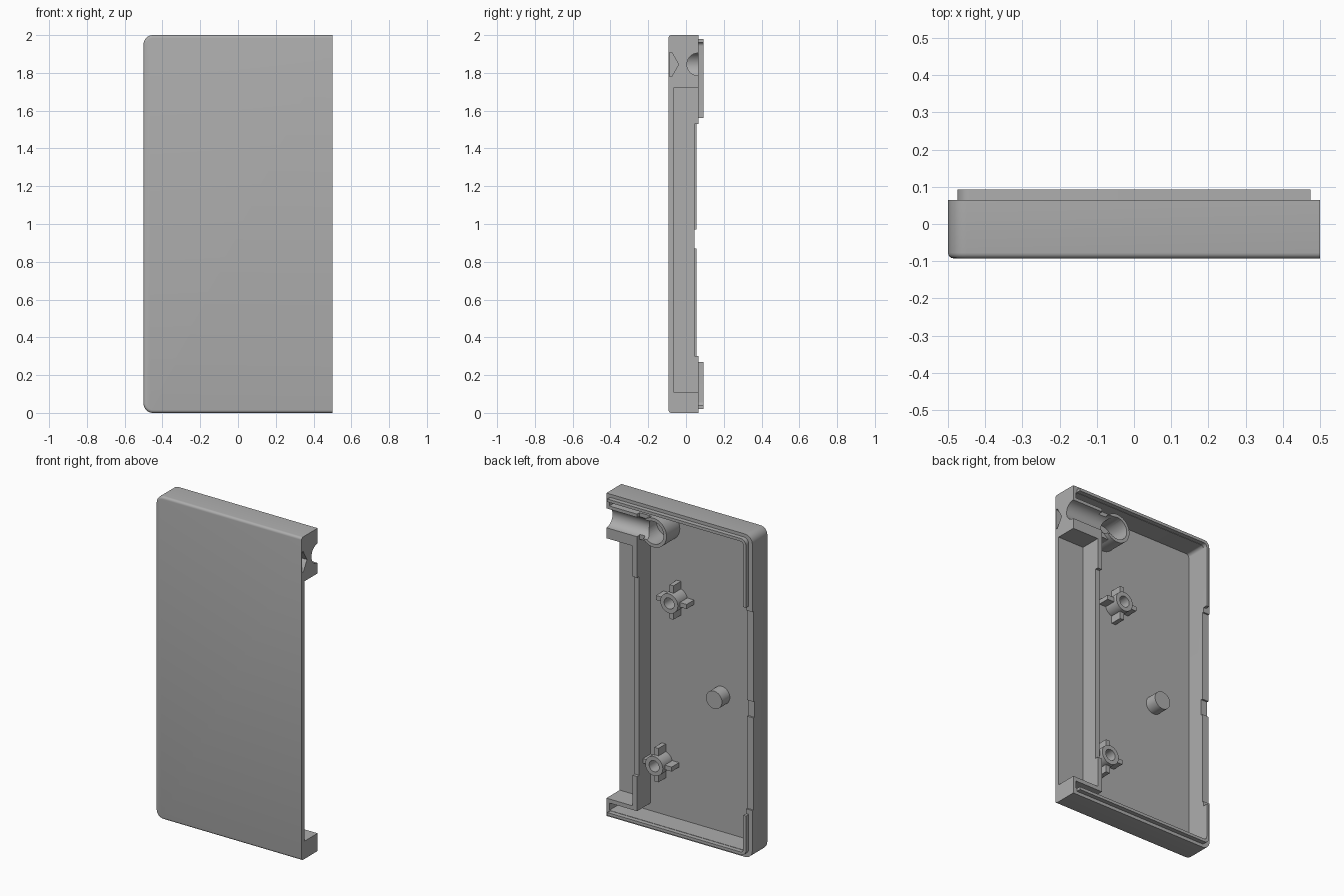
import bpy, bmesh, math
from mathutils import Matrix

cube = bpy.data.objects.get("Cube")
if cube:
    bpy.data.objects.remove(cube, do_unlink=True)

# Single grey plastic
grey = bpy.data.materials.new("grey plastic")
grey.use_nodes = True
COLOUR = (0.42, 0.42, 0.42, 1)
grey.diffuse_color = COLOUR
grey.node_tree.nodes["Principled BSDF"].inputs["Base Color"].default_value = COLOUR

FRONT, FLOOR, RIM, LIP = -0.0925, -0.065, 0.065, 0.0925


def finish(bm, name):
    bmesh.ops.recalc_face_normals(bm, faces=bm.faces)
    mesh = bpy.data.meshes.new(name)
    bm.to_mesh(mesh)
    bm.free()
    mesh.materials.append(grey)
    obj = bpy.data.objects.new(name, mesh)
    bpy.context.collection.objects.link(obj)
    return obj


def box(name, x, y, z):
    bm = bmesh.new()
    bmesh.ops.create_cube(bm, size=1)
    for v in bm.verts:
        for i, (a, b) in enumerate((x, y, z)):
            v.co[i] = a if v.co[i] < 0 else b
    return finish(bm, name)


def rod(name, centre, radius, span, axis="y", sides=40):
    """Cylinder along y (centre is x, z) or along x (centre is y, z)."""
    bm = bmesh.new()
    bmesh.ops.create_cone(bm, cap_ends=True, segments=sides, radius1=radius,
                          radius2=radius, depth=span[1] - span[0])
    mid = (span[0] + span[1]) / 2
    if axis == "y":
        bm.transform(Matrix.Translation((centre[0], mid, centre[1]))
                     @ Matrix.Rotation(math.pi / 2, 4, "X"))
    else:
        bm.transform(Matrix.Translation((mid, *centre))
                     @ Matrix.Rotation(math.pi / 2, 4, "Y"))
    return finish(bm, name)


def slab(name, x, z, y, radius, fillet=0):
    """Plate with rounded corners on the -x side and an optional front fillet."""
    pts = [(x[1], z[0]), (x[1], z[1])]
    for cz, start in ((z[1] - radius, 90), (z[0] + radius, 180)):
        for i in range(9):
            a = math.radians(start + i * 90 / 8)
            pts.append((x[0] + radius + radius * math.cos(a), cz + radius * math.sin(a)))
    bm = bmesh.new()
    face = bm.faces.new([bm.verts.new((px, y[0], pz)) for px, pz in pts])
    ext = bmesh.ops.extrude_face_region(bm, geom=[face])
    for v in ext["geom"]:
        if isinstance(v, bmesh.types.BMVert):
            v.co.y = y[1]
    bmesh.ops.recalc_face_normals(bm, faces=bm.faces)
    if fillet:
        edges = [e for e in bm.edges
                 if all(v.co.y < y[0] + 1e-4 for v in e.verts)
                 and not all(v.co.x > x[1] - 1e-4 for v in e.verts)]
        bmesh.ops.bevel(bm, geom=edges, offset=fillet, segments=4,
                        profile=0.5, affect="EDGES")
    return finish(bm, name)


def combine(obj, others, operation="DIFFERENCE"):
    for other in others:
        mod = obj.modifiers.new("cut", "BOOLEAN")
        mod.operation = operation
        mod.solver = "EXACT"
        mod.object = other
        bpy.context.view_layer.objects.active = obj
        bpy.ops.object.modifier_apply(modifier=mod.name)
        bpy.data.objects.remove(other, do_unlink=True)


# Cable channel and nut recess at the open side
CABLE_Z = 1.845


def channel_cutters():
    groove = rod("groove_cutter", (RIM, CABLE_Z), 0.06, (0.2, 0.6), "x")
    nut = rod("nut_cutter", (-0.112, CABLE_Z), 0.073, (0.4, 0.6), "x", 6)
    skin = box("skin_cutter", (0.3, 0.7), (-0.3, FRONT + 0.006), (1.7, 2))
    combine(nut, [skin])
    return [groove, nut]


# Outer shell with cavity, side pocket and lowered rim
shell = slab("shell", (-0.5, 0.5), (0, 2), (FRONT, RIM), 0.05, 0.015)
combine(shell, [
    slab("cavity_cutter", (-0.457, 0.48), (0.04, 1.96), (FLOOR, 0.3), 0.02),
    box("pocket_cutter", (0.4, 0.6), (FLOOR, 0.3), (0.11, 1.72)),
    box("rim_cutter", (-0.6, -0.4), (0.055, 0.3), (0.3, 1.53)),
    box("notch_cutter", (-0.6, -0.4), (0.044, 0.3), (0.87, 0.97)),
] + channel_cutters())

# Locating lip on the rim, interrupted along the closed side
lip = slab("rim_lip", (-0.475, 0.475), (0.02, 1.98), (RIM - 0.001, LIP), 0.035)
combine(lip, [
    slab("lip_inner_cutter", (-0.457, 0.8), (0.038, 1.962), (-0.3, 0.3), 0.02),
    box("lip_gap_cutter", (-0.6, 0.6), (-0.3, 0.3), (0.27, 1.56)),
])

# Walls around the side pocket
BASE = FLOOR - 0.005
wall = box("pocket_wall", (0.29, 0.32), (BASE, RIM), (0.085, 1.75))
combine(wall, [box("wall_cutter", (0.2, 0.4), (0.045, 0.3), (0.3, 1.53))])
box("pocket_lower_wall", (0.3, 0.49), (BASE, RIM), (0.085, 0.11))

# Cable block and the tube beside it
block = box("cable_block", (0.29, 0.49), (BASE, RIM), (1.72, 1.925))
combine(block, channel_cutters())

TUBE = (0.178, 1.84)
tube = rod("cable_tube", TUBE, 0.09, (BASE, RIM))
bridge = box("tube_bridge", (0.2, 0.3), (BASE, 0.04), (1.76, 1.925))
combine(tube, [bridge], "UNION")
combine(tube, [rod("bore_cutter", TUBE, 0.07, (FLOOR, 0.3)),
               rod("groove_cutter", (RIM, CABLE_Z), 0.06, (0.15, 0.4), "x")])

# Screw posts with four fins each
for name, (px, pz) in (("upper", (0.095, 1.41)), ("lower", (0.198, 0.375))):
    post = rod(name + "_post", (px, pz), 0.06, (BASE, 0.03))
    top = 0.008
    combine(post, [
        box("fin", (px - 0.105, px + 0.105), (BASE, top), (pz - 0.014, pz + 0.014)),
        box("fin", (px - 0.014, px + 0.014), (BASE, top), (pz - 0.105, pz + 0.105)),
    ], "UNION")
    combine(post, [rod("hole_cutter", (px, pz), 0.034, (FLOOR, 0.3))])

# Solid support pin
rod("support_pin", (-0.2, 0.885), 0.055, (BASE, 0.012))

# Smooth curved faces, keep edges sharp
bpy.ops.object.select_all(action="DESELECT")
for obj in bpy.context.collection.objects:
    if obj.type == "MESH" and grey.name in obj.data.materials:
        obj.select_set(True)
        bpy.context.view_layer.objects.active = obj
bpy.ops.object.shade_smooth_by_angle(angle=math.radians(30))
